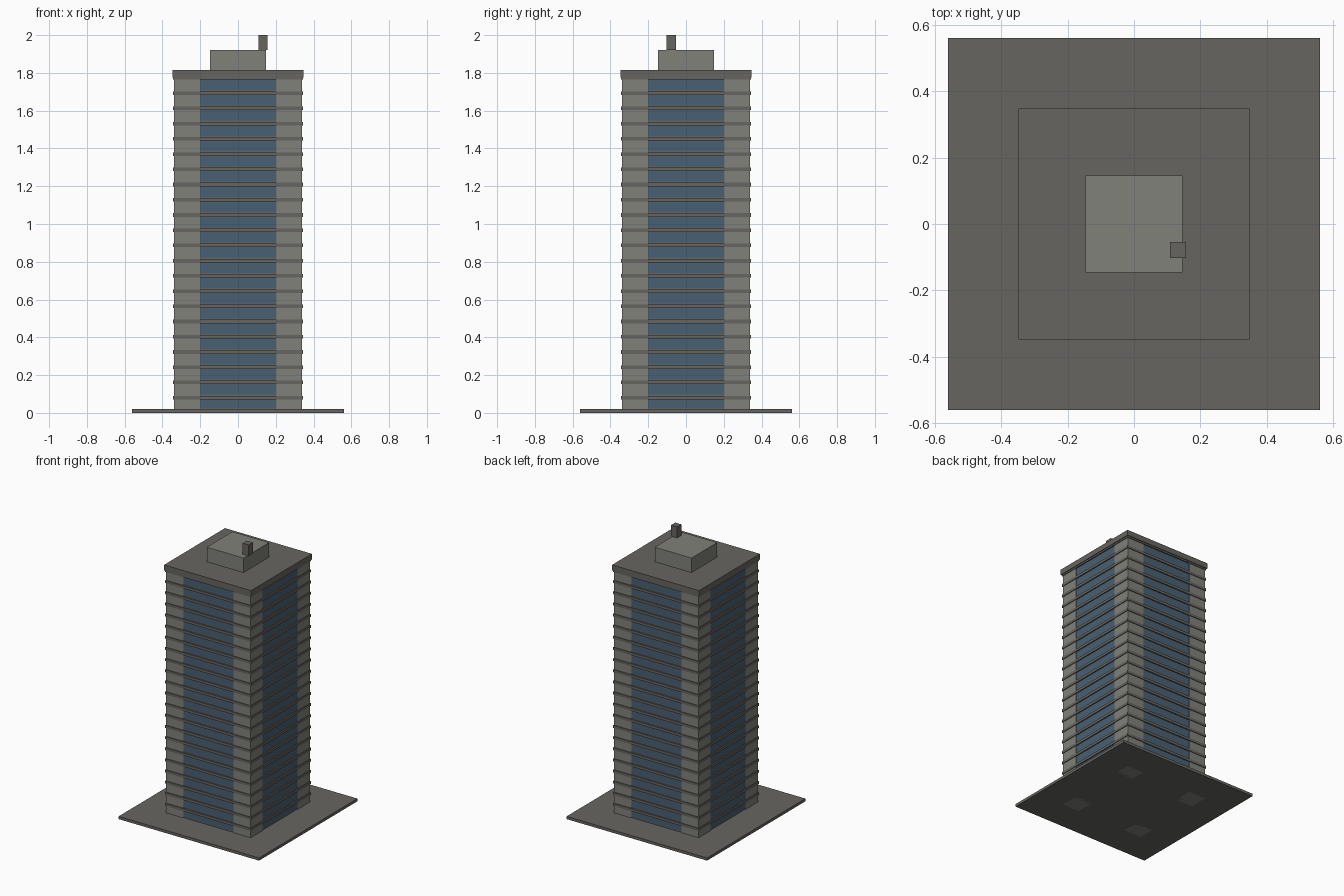
import bpy, bmesh
from mathutils import Matrix, Vector

if "Cube" in bpy.data.objects:
    bpy.data.objects.remove(bpy.data.objects["Cube"])


def material(name, rgb):
    m = bpy.data.materials.new(name)
    m.diffuse_color = (*rgb, 1)
    m.use_nodes = True
    m.node_tree.nodes["Principled BSDF"].inputs["Base Color"].default_value = m.diffuse_color
    return m


CONCRETE = material("concrete", (0.22, 0.22, 0.195))
DARK = material("dark_concrete", (0.135, 0.13, 0.118))
GLASS = material("glass", (0.065, 0.115, 0.17))


def boxes(name, mat, spans):
    """One object from boxes given as ((x0, x1), (y0, y1), (z0, z1))."""
    bm = bmesh.new()
    for span in spans:
        centre = Vector([(a + b) / 2 for a, b in span])
        size = Vector([b - a for a, b in span])
        bmesh.ops.create_cube(bm, size=1, matrix=Matrix.Translation(centre) @ Matrix.Diagonal((*size, 1)))
    mesh = bpy.data.meshes.new(name)
    bm.to_mesh(mesh)
    bm.free()
    mesh.materials.append(mat)
    obj = bpy.data.objects.new(name, mesh)
    bpy.context.collection.objects.link(obj)
    return obj


def centred(r, z0, z1):
    return ((-r, r), (-r, r), (z0, z1))


def four_sides(half, inner, outer, z0, z1):
    """A strip on each of the four facades."""
    for a, b in ((-outer, -inner), (inner, outer)):
        yield ((-half, half), (a, b), (z0, z1))
        yield ((a, b), (-half, half), (z0, z1))


FLOORS, STEP = 22, 0.0806
BAND, SILL = 0.0095, 0.006
TOP = FLOORS * STEP

# Ground slab
boxes("ground_slab", DARK, [centred(0.562, 0, 0.02)])

# Corner piers
ends = ((-0.338, -0.2), (0.2, 0.338))
boxes("corner_piers", CONCRETE, [(x, y, (0, TOP)) for x in ends for y in ends])

# Floor bands
boxes("floor_bands", DARK,
      [centred(0.343, i * STEP - BAND, i * STEP + BAND) for i in range(1, FLOORS + 1)])

# Window panels and the thin sills under them
windows, sills = [], []
for i in range(FLOORS):
    z0 = i * STEP + BAND if i else 0.02
    z1 = (i + 1) * STEP - BAND
    sills += four_sides(0.2, 0.315, 0.334, z0, z0 + SILL)
    windows += four_sides(0.2, 0.315, 0.335, z0 + SILL, z1)
boxes("windows", GLASS, windows)
boxes("window_sills", DARK, sills)

# Roof
boxes("roof_slab", DARK, [centred(0.348, 1.775, 1.815)])
boxes("plant_room", CONCRETE, [centred(0.147, 1.815, 1.92)])
boxes("roof_vent", DARK, [((0.109, 0.157), (-0.102, -0.054), (1.92, 2.0))])
